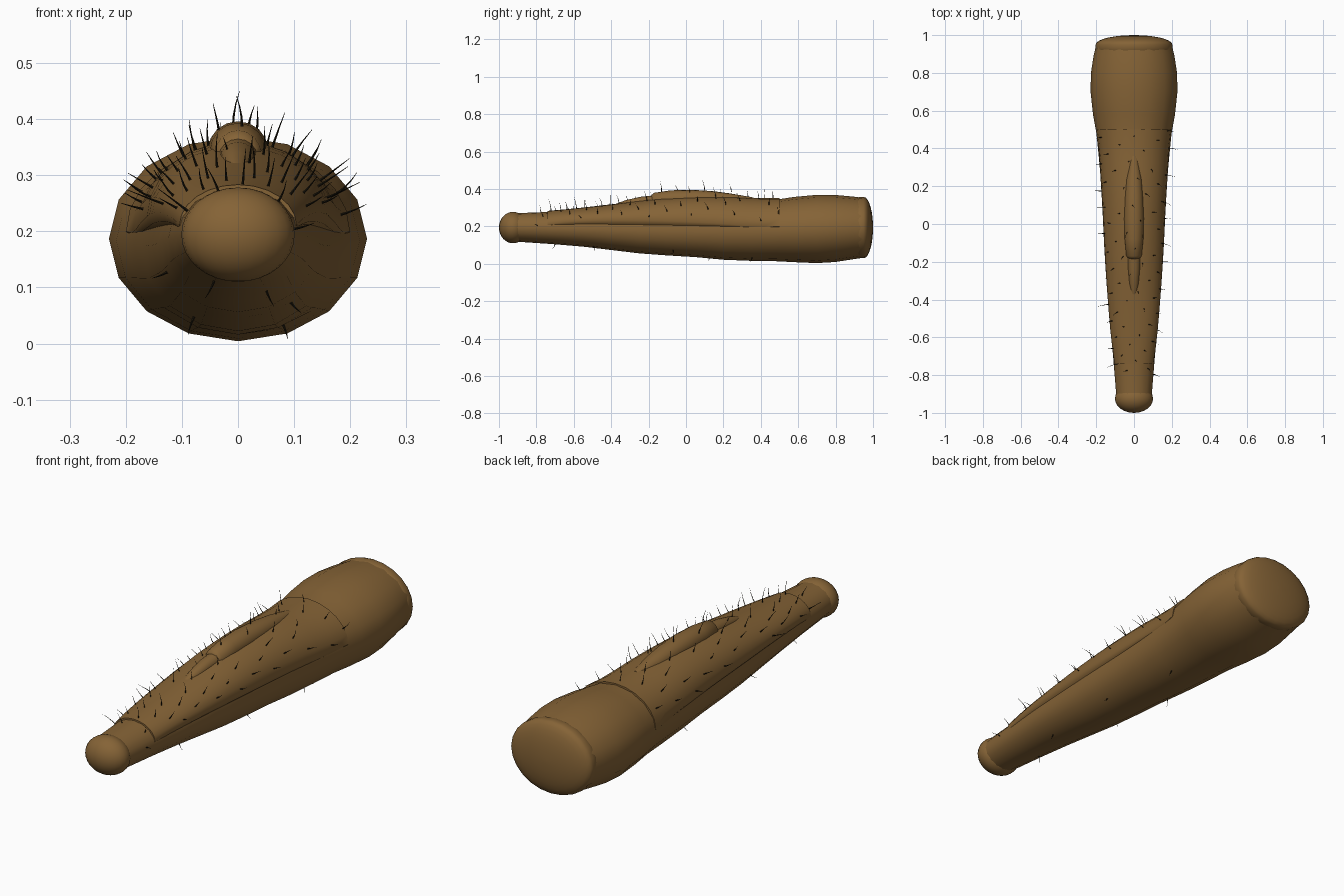
import bpy, bmesh, math, random
from mathutils import Vector

if "Cube" in bpy.data.objects:
    bpy.data.objects.remove(bpy.data.objects["Cube"])

random.seed(7)


def material(name, rgb):
    m = bpy.data.materials.new(name)
    m.diffuse_color = (*rgb, 1)
    m.use_nodes = True
    m.node_tree.nodes["Principled BSDF"].inputs["Base Color"].default_value = m.diffuse_color
    return m


BROWN = material("chitin brown", (0.235, 0.125, 0.037))
BLACK = material("bristle black", (0.012, 0.009, 0.004))


def finish(bm, name, mat, angle=35):
    bmesh.ops.recalc_face_normals(bm, faces=bm.faces)
    me = bpy.data.meshes.new(name)
    bm.to_mesh(me)
    bm.free()
    me.materials.append(mat)
    ob = bpy.data.objects.new(name, me)
    bpy.context.collection.objects.link(ob)
    bpy.ops.object.select_all(action='DESELECT')
    ob.select_set(True)
    bpy.context.view_layer.objects.active = ob
    bpy.ops.object.shade_smooth_by_angle(angle=math.radians(angle))
    return ob


def loft(name, rings, n=16, angle=35):
    """rings: (y, half width, bottom z, side z, top z), each a two-part ellipse"""
    bm = bmesh.new()
    loops = []
    for y, w, lo, mid, hi in rings:
        loop = []
        for i in range(n):
            a = 2 * math.pi * i / n
            s = math.sin(a)
            z = mid + s * ((hi - mid) if s > 0 else (mid - lo))
            loop.append(bm.verts.new((w * math.cos(a), y, z)))
        loops.append(loop)
    for a, b in zip(loops, loops[1:]):
        for i in range(n):
            j = (i + 1) % n
            bm.faces.new((a[i], a[j], b[j], b[i]))
    bm.faces.new(loops[0])
    bm.faces.new(loops[-1])
    return finish(bm, name, BROWN, angle)


def sample(rows, y):
    """linear interpolation of a ring table at y"""
    for a, b in zip(rows, rows[1:]):
        if a[0] <= y <= b[0]:
            t = (y - a[0]) / (b[0] - a[0])
            return [p + (q - p) * t for p, q in zip(a, b)]
    return rows[-1]


# Main limb segment: y, half width, bottom, side line, top
BODY = [(-0.93, 0.092, 0.12, 0.195, 0.27), (-0.72, 0.109, 0.106, 0.192, 0.278),
        (-0.55, 0.124, 0.092, 0.188, 0.295), (-0.4, 0.134, 0.074, 0.183, 0.312),
        (-0.25, 0.144, 0.056, 0.178, 0.332), (-0.1, 0.153, 0.045, 0.175, 0.348),
        (0.05, 0.161, 0.036, 0.174, 0.355), (0.2, 0.172, 0.022, 0.175, 0.355),
        (0.35, 0.186, 0.016, 0.178, 0.347), (0.48, 0.199, 0.014, 0.181, 0.343),
        (0.58, 0.217, 0.009, 0.184, 0.358), (0.7, 0.23, 0.004, 0.187, 0.369),
        (0.8, 0.228, 0.01, 0.19, 0.368), (0.89, 0.214, 0.024, 0.192, 0.36),
        (0.95, 0.2, 0.033, 0.194, 0.352)]
loft("limb_segment", BODY)

# Raised upper plate whose lower edge overhangs the side line
plate = []
for i in range(15):
    y = -0.74 + 1.24 * i / 14
    _, w, lo, mid, hi = sample(BODY, y)
    bulge = math.sin(math.pi * min(1, max(0, (y + 0.74) / 1.1))) ** 0.7 if y < 0.36 else 0
    plate.append((y, w - 0.003 + 0.009 * bulge, mid - 0.01,
                  mid + 0.018 + 0.037 * bulge, hi + 0.006))
loft("upper_plate", plate, 24, 50)

# Long ridge with a blunt front end, and the narrower ridge before it
loft("top_ridge", [(-0.185, 0.03, 0.29, 0.33, 0.365), (-0.17, 0.042, 0.29, 0.335, 0.38),
                   (-0.08, 0.05, 0.29, 0.343, 0.393), (0.03, 0.053, 0.29, 0.347, 0.396),
                   (0.14, 0.049, 0.29, 0.345, 0.389), (0.24, 0.042, 0.29, 0.34, 0.376),
                   (0.36, 0.02, 0.29, 0.33, 0.355)], 16, 50)
loft("front_ridge", [(-0.4, 0.012, 0.28, 0.295, 0.312), (-0.32, 0.026, 0.28, 0.315, 0.341),
                     (-0.24, 0.032, 0.28, 0.33, 0.359), (-0.15, 0.035, 0.28, 0.335, 0.368)], 16, 50)


# Ball joint at the narrow end
bm = bmesh.new()
bmesh.ops.create_uvsphere(bm, u_segments=24, v_segments=16, radius=1)
for v in bm.verts:
    v.co = Vector((v.co.x * 0.101, v.co.y * 0.075 - 0.925, v.co.z * 0.084 + 0.194))
finish(bm, "ball_joint", BROWN)

# Domed cap at the wide end
cap = [(0.915, 0.2, 0.034, 0.194, 0.352), (0.925, 0.204, 0.03, 0.194, 0.357)]
for i in range(8):
    a = math.radians(87) * i / 7
    r = math.cos(a)
    cap.append((0.95 + 0.05 * math.sin(a), 0.203 * r, 0.194 - 0.164 * r, 0.194, 0.194 + 0.164 * r))
loft("end_cap", cap, 24, 40)


# Bristles: tapered bent spikes scattered mostly over the upper plate
def bristle(bm, base, out, length):
    side = Vector((0, 1, 0)).cross(out).normalized()
    lean = Vector((random.uniform(-0.25, 0.25), random.uniform(-0.45, 0.1), 0.12))
    prev = None
    for k in range(4):
        t = k / 3
        c = base + out * length * (t - 0.12) + lean * length * t * t
        r = 0.0026 * (1 - 0.85 * t)
        ring = [bm.verts.new(c + side * r * math.cos(a) + Vector((0, 1, 0)) * r * math.sin(a))
                for a in (0, math.pi / 2, math.pi, 3 * math.pi / 2)]
        if prev:
            for i in range(4):
                j = (i + 1) % 4
                bm.faces.new((prev[i], prev[j], ring[j], ring[i]))
        prev = ring
    bm.faces.new(prev)


bm = bmesh.new()
COUNT = 74
for i in range(COUNT):
    y = -0.8 + 1.3 * (i + random.random() * 0.8) / COUNT
    low = i % 12 == 5
    a = math.radians(random.uniform(-70, -15) if low else 8 + 164 * ((i * 0.618) % 1))
    if low and i % 24 == 5:
        a = math.pi - a
    _, w, lo, mid, hi = sample(BODY if low or not -0.74 < y < 0.5 else plate, y)
    h = (hi - mid) if math.sin(a) > 0 else (mid - lo)
    x, z = w * math.cos(a), mid + h * math.sin(a)
    if abs(x) < 0.045 and -0.2 < y < 0.25:
        z = 0.345 + 0.048 * math.sqrt(1 - (x / 0.05) ** 2)
    out = Vector((math.cos(a) / w, 0, math.sin(a) / h)).normalized()
    bristle(bm, Vector((x, y, z)), out, random.uniform(0.03, 0.065) * (0.7 if low else 1))
finish(bm, "bristles", BLACK)
